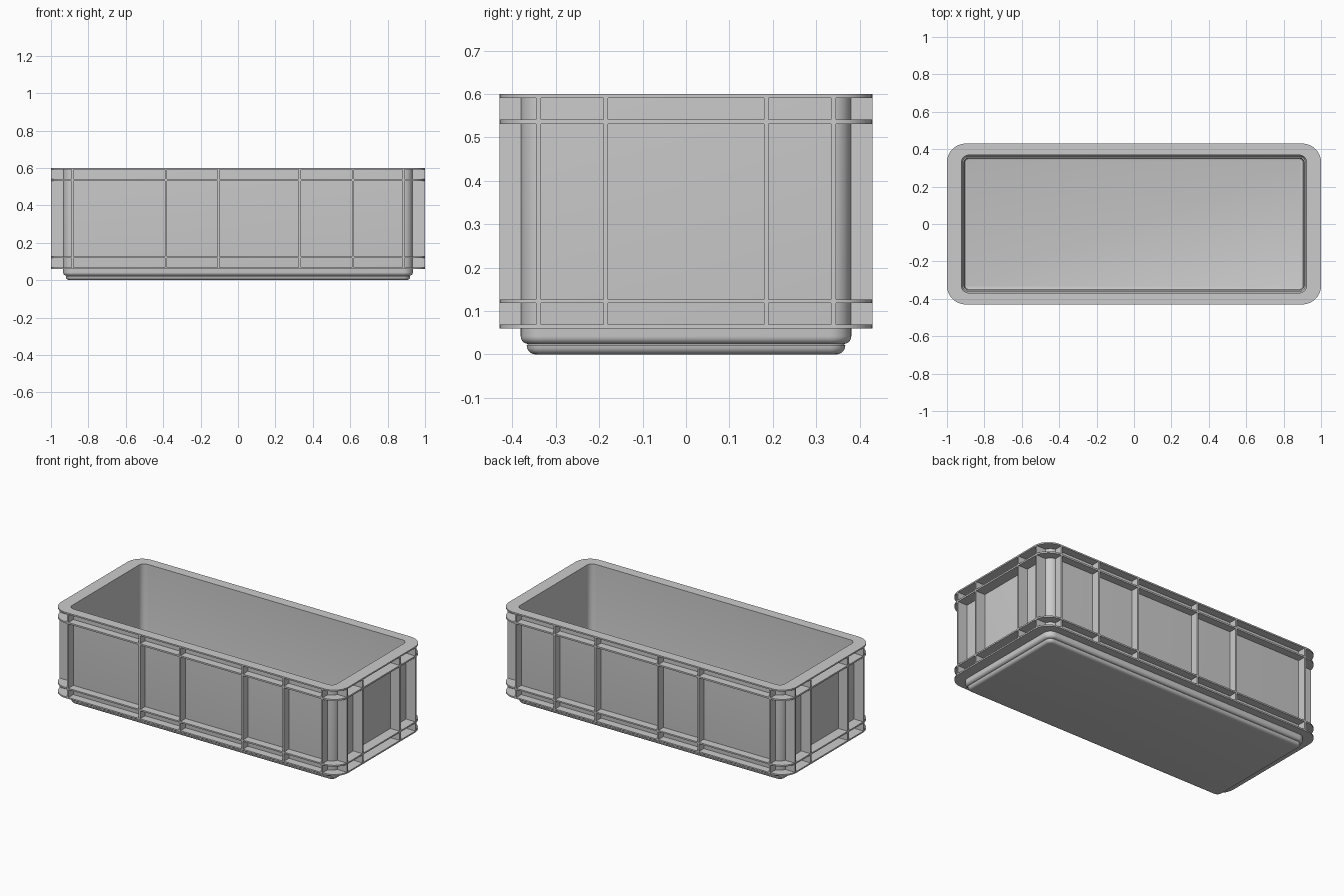
import bpy, bmesh, math

if "Cube" in bpy.data.objects:
    bpy.data.objects.remove(bpy.data.objects["Cube"])

HX, HY, R = 0.935, 0.381, 0.05      # body wall half sizes, corner radius
FX, FY, FR = 1.0, 0.43, 0.1         # flange half sizes, corner radius
SEG = 10


def rounded_rect(hx, hy, r, z):
    pts = []
    for k, (sx, sy) in enumerate([(1, 1), (-1, 1), (-1, -1), (1, -1)]):
        for i in range(SEG + 1):
            a = math.pi / 2 * (k + i / SEG)
            pts.append((sx * (hx - r) + r * math.cos(a),
                        sy * (hy - r) + r * math.sin(a), z))
    return pts


def wall(d, z):
    return rounded_rect(HX - d, HY - d, max(R - d, 0.012), z)


def flange(z):
    return rounded_rect(FX, FY, FR, z)


def finish(name, bm):
    bmesh.ops.recalc_face_normals(bm, faces=bm.faces)
    mesh = bpy.data.meshes.new(name)
    bm.to_mesh(mesh)
    bm.free()
    ob = bpy.data.objects.new(name, mesh)
    bpy.context.collection.objects.link(ob)
    bpy.ops.object.select_all(action='DESELECT')
    ob.select_set(True)
    bpy.context.view_layer.objects.active = ob
    bpy.ops.object.shade_smooth_by_angle(angle=math.radians(35))
    return ob


def loft(name, loops, closed):
    bm = bmesh.new()
    rows = [[bm.verts.new(p) for p in loop] for loop in loops]
    pairs = list(zip(rows, rows[1:]))
    if closed:
        pairs.append((rows[-1], rows[0]))
    for a, b in pairs:
        n = len(a)
        for i in range(n):
            j = (i + 1) % n
            bm.faces.new((a[i], a[j], b[j], b[i]))
    if not closed:
        bm.faces.new(rows[0])
        bm.faces.new(rows[-1])
    return finish(name, bm)


def fillet(d, z, r, steps=5):
    # quarter-round bottom edge, from the underside up to the side wall
    return [wall(d + r - r * math.sin(t), z + r - r * math.cos(t))
            for t in (math.pi / 2 * i / steps for i in range(steps + 1))]


# Tub: stepped base, outer wall, top flange, inner wall and floor
outer = fillet(0.014, 0.0, 0.02) + fillet(0.0, 0.024, 0.018)
inner = [wall(0.013, 0.055), wall(0.015, 0.045), wall(0.02, 0.038),
         wall(0.027, 0.036), wall(0.027, 0.025), wall(0.032, 0.016),
         wall(0.04, 0.013)]
loft("tub", outer + [wall(0, 0.591), flange(0.591), flange(0.6),
                     wall(0.013, 0.6)] + inner, False)

# Horizontal bands around the tub
for name, z0, z1 in [("bottom_band", 0.06, 0.069),
                     ("lower_band", 0.118, 0.127),
                     ("upper_band", 0.531, 0.541)]:
    loft(name, [wall(0.006, z0), flange(z0), flange(z1), wall(0.006, z1)], True)


# Vertical ribs, sunk slightly into the wall
def rib(name, x0, x1, y0, y1):
    z0, z1 = 0.064, 0.596
    bm = bmesh.new()
    bmesh.ops.create_cube(bm, size=1)
    bmesh.ops.scale(bm, vec=(x1 - x0, y1 - y0, z1 - z0), verts=bm.verts)
    bmesh.ops.translate(bm, vec=((x0 + x1) / 2, (y0 + y1) / 2, (z0 + z1) / 2),
                        verts=bm.verts)
    finish(name, bm)


T = 0.0055
for s in (-1, 1):
    for x in (-0.885, -0.385, -0.104, 0.33, 0.615, 0.885):
        a, b = sorted((s * (HY - 0.006), s * (FY - 0.0005)))
        rib("long_side_rib", x - T, x + T, a, b)
    for y in (-0.34, -0.185, 0.185, 0.34):
        a, b = sorted((s * (HX - 0.006), s * (FX - 0.0005)))
        rib("short_side_rib", a, b, y - T, y + T)
